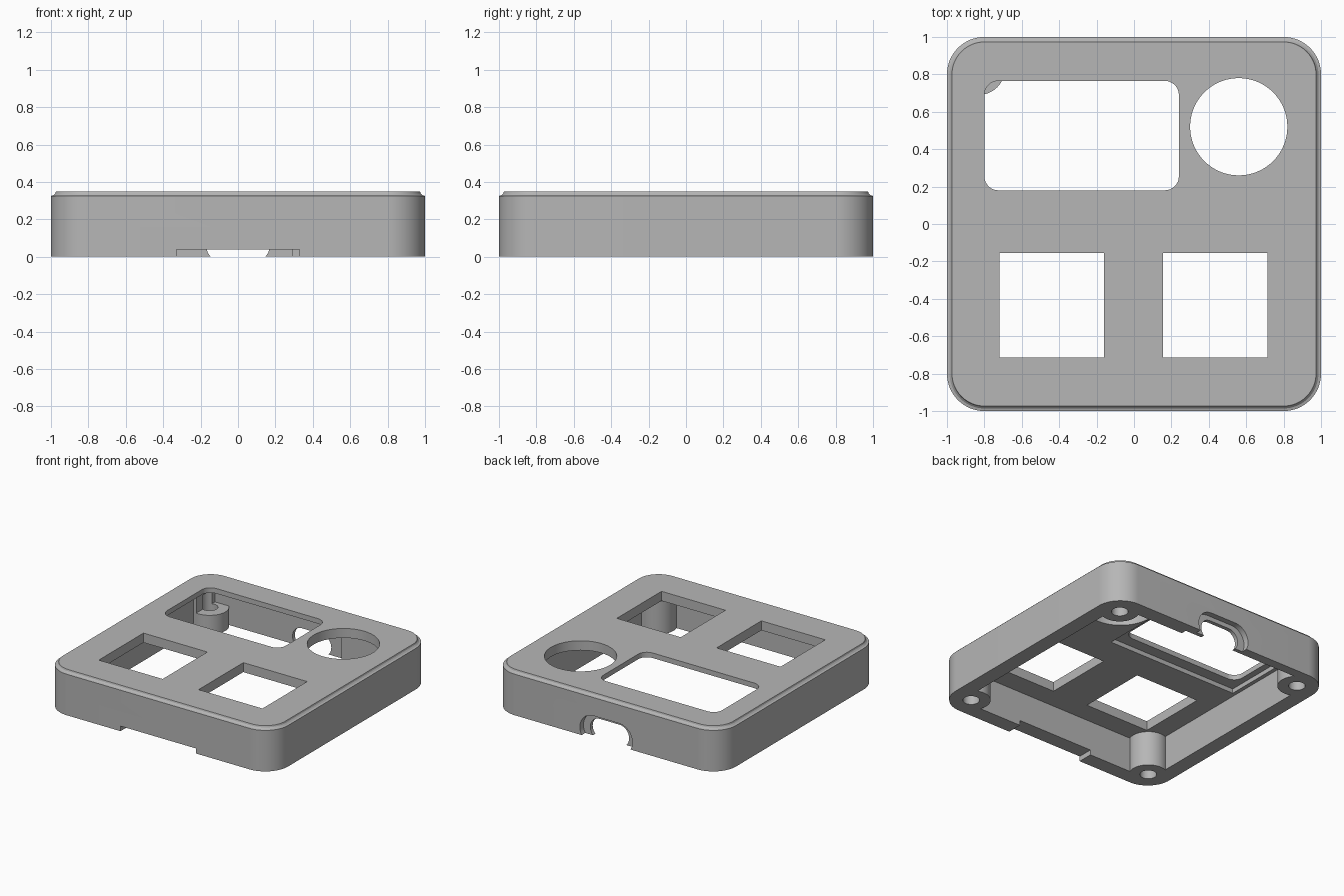
import bpy, bmesh
from math import sin, cos, pi
from mathutils import Matrix

cube = bpy.data.objects.get("Cube")
if cube:
    bpy.data.objects.remove(cube, do_unlink=True)

grey = bpy.data.materials.new("light_grey")
grey.use_nodes = True
colour = (0.47, 0.47, 0.47, 1)
grey.diffuse_color = colour
grey.node_tree.nodes["Principled BSDF"].inputs["Base Color"].default_value = colour


def outline(x0, x1, y0, y1, r, steps):
    """Counter-clockwise rectangle with rounded corners (square when r is 0)."""
    if r == 0:
        return [(x0, y0), (x1, y0), (x1, y1), (x0, y1)]
    corners = [(x1 - r, y1 - r), (x0 + r, y1 - r), (x0 + r, y0 + r), (x1 - r, y0 + r)]
    return [(cx + r * cos((k + i / steps) * pi / 2), cy + r * sin((k + i / steps) * pi / 2))
            for k, (cx, cy) in enumerate(corners) for i in range(steps + 1)]


def loft(name, layers):
    """Closed solid through matching outlines, each given as (points, z)."""
    bm = bmesh.new()
    rings = [[bm.verts.new((x, y, z)) for x, y in pts] for pts, z in layers]
    n = len(rings[0])
    for low, high in zip(rings, rings[1:]):
        for i in range(n):
            j = (i + 1) % n
            bm.faces.new((low[i], low[j], high[j], high[i]))
    bm.faces.new(rings[0][::-1])
    bm.faces.new(rings[-1])
    bmesh.ops.remove_doubles(bm, verts=bm.verts, dist=1e-5)
    bmesh.ops.recalc_face_normals(bm, faces=bm.faces)
    mesh = bpy.data.meshes.new(name)
    bm.to_mesh(mesh)
    bm.free()
    mesh.materials.append(grey)
    obj = bpy.data.objects.new(name, mesh)
    bpy.context.collection.objects.link(obj)
    return obj


def block(name, x0, x1, y0, y1, z0, z1, r=0, steps=8):
    pts = outline(x0, x1, y0, y1, r, steps)
    return loft(name, [(pts, z0), (pts, z1)])


def cylinder(name, cx, cy, r, z0, z1, n=48):
    pts = [(cx + r * cos(2 * pi * i / n), cy + r * sin(2 * pi * i / n)) for i in range(n)]
    return loft(name, [(pts, z0), (pts, z1)])


def back_slot(name, half_width, z0, z1, y0, y1):
    """Slot with round ends, running through the back wall."""
    slot = block(name, -half_width, half_width, z0, z1, -y1, -y0, (z1 - z0) / 2 - 0.001, 10)
    slot.data.transform(Matrix.Rotation(pi / 2, 4, "X"))
    return slot


def combine(target, tool, operation):
    """Apply a boolean and discard the tool."""
    tool.hide_render = True
    mod = target.modifiers.new("boolean", "BOOLEAN")
    mod.object, mod.operation, mod.solver = tool, operation, "EXACT"
    depsgraph = bpy.context.evaluated_depsgraph_get()
    mesh = bpy.data.meshes.new_from_object(target.evaluated_get(depsgraph))
    target.modifiers.clear()
    target.data = mesh
    bpy.data.objects.remove(tool, do_unlink=True)


# Outer body with a small coved rim around the top
profile = [(0, 0), (0, 0.325), (0.014, 0.329), (0.023, 0.338), (0.027, 0.35)]
case = loft("case_shell", [(outline(d - 1, 1 - d, d - 1, 1 - d, 0.2 - d, 16), z) for d, z in profile])

# Hollow underside
combine(case, block("cavity", -0.88, 0.88, -0.88, 0.88, -0.1, 0.275, 0.05), "DIFFERENCE")

# Corner screw bosses
B = 0.83
corners = [(sx * B, sy * B) for sx in (-1, 1) for sy in (-1, 1)]
for x, y in corners:
    combine(case, cylinder("boss", x, y, 0.14, 0, 0.29), "UNION")

# Display board pocket, with a shortened boss in its corner
combine(case, block("board_pocket", -0.85, 0.29, 0.09, 0.925, -0.1, 0.31), "DIFFERENCE")
combine(case, cylinder("short_boss", -B, B, 0.14, 0, 0.15), "UNION")

# Screw holes
for x, y in corners:
    combine(case, cylinder("screw_hole", x, y, 0.06, -0.1, 0.26, 32), "DIFFERENCE")

# Top openings: display window, dial hole and two square key holes
combine(case, block("display_window", -0.80, 0.24, 0.18, 0.765, 0.2, 0.5, 0.075), "DIFFERENCE")
combine(case, cylinder("dial_hole", 0.56, 0.52, 0.26, 0.2, 0.5, 72), "DIFFERENCE")
for x in (-0.44, 0.435):
    combine(case, block("key_hole", x - 0.28, x + 0.28, -0.715, -0.155, 0.2, 0.5), "DIFFERENCE")

# Back cable port with an outer recess
combine(case, back_slot("port_hole", 0.17, -0.025, 0.145, 0.85, 1.1), "DIFFERENCE")
combine(case, back_slot("port_recess", 0.23, -0.06, 0.18, 0.955, 1.1), "DIFFERENCE")

# Shallow notch under the front wall
combine(case, block("front_notch", -0.33, 0.33, -1.1, -0.85, -0.1, 0.04), "DIFFERENCE")

# Smooth shading on the curved walls, sharp elsewhere
bpy.ops.object.select_all(action="DESELECT")
case.select_set(True)
bpy.context.view_layer.objects.active = case
bpy.ops.object.shade_smooth_by_angle(angle=pi / 7)
